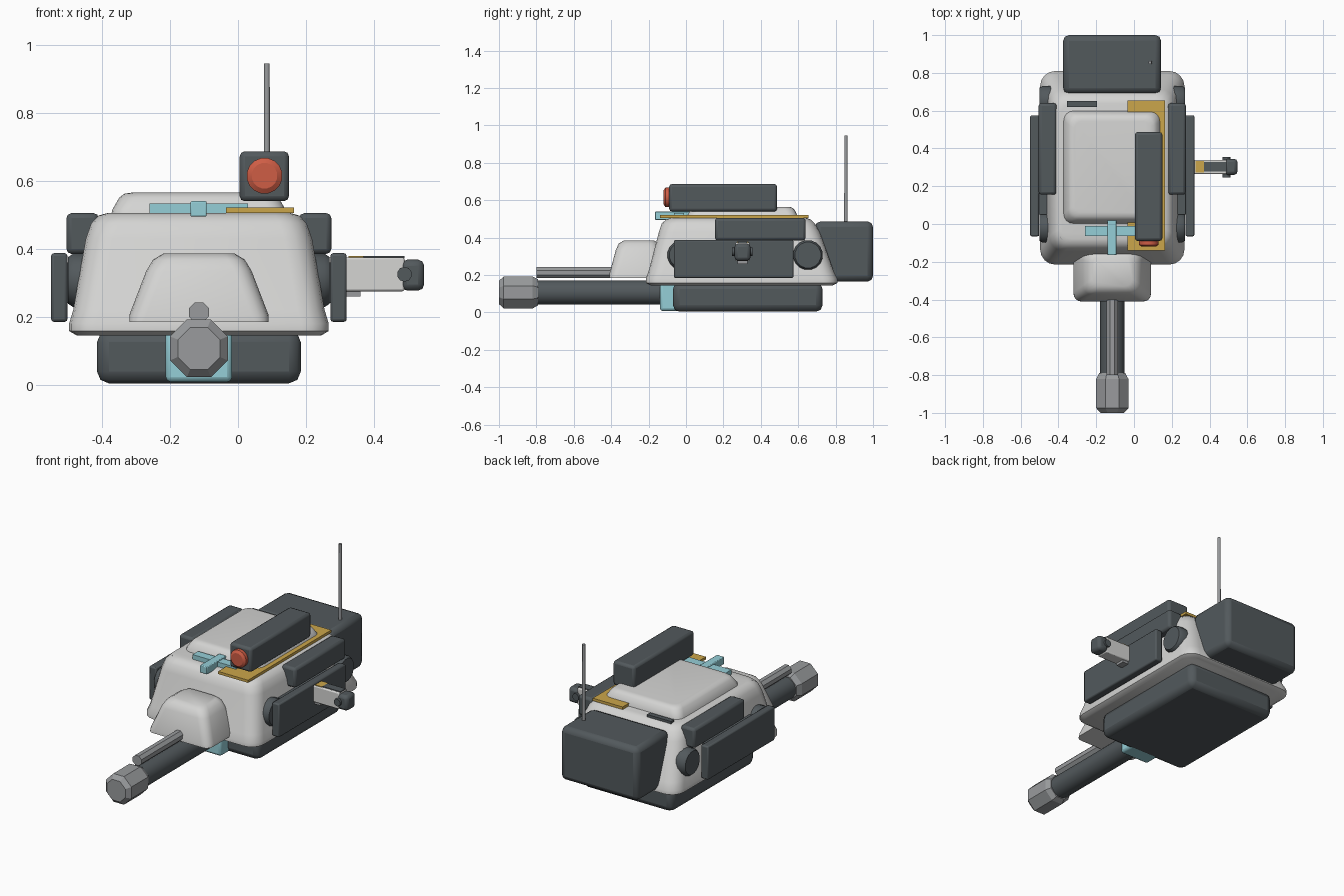
import bpy, bmesh, math
from mathutils import Matrix

if "Cube" in bpy.data.objects:
    bpy.data.objects.remove(bpy.data.objects["Cube"])


def mat(name, rgb):
    m = bpy.data.materials.new(name)
    m.diffuse_color = (*rgb, 1)
    m.use_nodes = True
    m.node_tree.nodes["Principled BSDF"].inputs["Base Color"].default_value = m.diffuse_color
    return m


LIGHT = mat("light grey", (0.66, 0.66, 0.65))
DARK = mat("dark slate", (0.085, 0.1, 0.108))
MID = mat("mid grey", (0.32, 0.33, 0.34))
CYAN = mat("pale cyan", (0.30, 0.62, 0.68))
GOLD = mat("gold", (0.60, 0.38, 0.07))
RED = mat("red", (0.62, 0.11, 0.06))

CX = -0.115  # centre line of the body


def finish(name, bm, material, bevel=0.0, segments=2, angle=35):
    bmesh.ops.recalc_face_normals(bm, faces=bm.faces)
    me = bpy.data.meshes.new(name)
    bm.to_mesh(me)
    bm.free()
    ob = bpy.data.objects.new(name, me)
    bpy.context.collection.objects.link(ob)
    me.materials.append(material)
    if bevel:
        b = ob.modifiers.new("bevel", 'BEVEL')
        b.width, b.segments = bevel, segments
        b.limit_method = 'ANGLE'
    bpy.ops.object.select_all(action='DESELECT')
    ob.select_set(True)
    bpy.context.view_layer.objects.active = ob
    bpy.ops.object.shade_smooth_by_angle(angle=math.radians(angle))
    return ob


def box(name, x, y, z, material, bevel=0.0):
    bm = bmesh.new()
    bmesh.ops.create_cube(bm, size=1)
    for v in bm.verts:
        v.co = [lo + (c + 0.5) * (hi - lo) for c, (lo, hi) in zip(v.co, (x, y, z))]
    return finish(name, bm, material, bevel)


def loft(name, rings, material, steps=4):
    """Stack of rounded rectangles: (x0, x1, y0, y1, z, corner radius)."""
    bm = bmesh.new()
    loops = []
    for x0, x1, y0, y1, z, r in rings:
        loop = []
        corners = [(x1 - r, y1 - r), (x0 + r, y1 - r), (x0 + r, y0 + r), (x1 - r, y0 + r)]
        for i, (cx, cy) in enumerate(corners):
            for k in range(steps + 1):
                a = math.pi / 2 * (i + k / steps)
                loop.append(bm.verts.new((cx + r * math.cos(a), cy + r * math.sin(a), z)))
        loops.append(loop)
    for a, b in zip(loops, loops[1:]):
        for i in range(len(a)):
            j = (i + 1) % len(a)
            bm.faces.new((a[i], a[j], b[j], b[i]))
    bm.faces.new(loops[0])
    bm.faces.new(loops[-1])
    return finish(name, bm, material, angle=40)


def lathe(name, origin, axis, profile, material, sides=8, angle=20):
    """Turned part along an axis; profile is (distance, radius)."""
    bm = bmesh.new()
    loops = [[bm.verts.new((r * math.cos(2 * math.pi * (i + 0.5) / sides),
                            r * math.sin(2 * math.pi * (i + 0.5) / sides), d))
              for i in range(sides)] for d, r in profile]
    for a, b in zip(loops, loops[1:]):
        for i in range(sides):
            j = (i + 1) % sides
            bm.faces.new((a[i], a[j], b[j], b[i]))
    bm.faces.new(loops[0])
    bm.faces.new(loops[-1])
    turn = {'X': Matrix.Rotation(math.pi / 2, 4, 'Y'),
            'Y': Matrix.Rotation(-math.pi / 2, 4, 'X'),
            'Z': Matrix.Identity(4)}[axis]
    bm.transform(Matrix.Translation(origin) @ turn)
    return finish(name, bm, material, angle=angle)


# Main turret shell and roof hatch
loft("turret_shell", [
    (-0.475, 0.245, -0.19, 0.785, 0.145, 0.06),
    (-0.497, 0.267, -0.215, 0.81, 0.158, 0.08),
    (-0.497, 0.267, -0.215, 0.81, 0.18, 0.08),
    (-0.485, 0.255, -0.20, 0.79, 0.22, 0.08),
    (-0.448, 0.218, -0.145, 0.715, 0.43, 0.08),
    (-0.432, 0.202, -0.13, 0.69, 0.475, 0.08),
    (-0.41, 0.18, -0.105, 0.665, 0.498, 0.07),
    (-0.385, 0.155, -0.08, 0.64, 0.505, 0.06)], LIGHT)
loft("roof_hatch", [
    (-0.375, 0.145, 0.0, 0.60, 0.49, 0.05),
    (-0.37, 0.14, 0.005, 0.597, 0.515, 0.05),
    (-0.35, 0.12, 0.025, 0.58, 0.55, 0.05),
    (-0.335, 0.105, 0.04, 0.565, 0.562, 0.045),
    (-0.315, 0.085, 0.06, 0.545, 0.565, 0.04)], LIGHT)

# Turret ring block and rear stowage
box("base_block", (-0.415, 0.185), (-0.07, 0.73), (0.004, 0.16), DARK, 0.035)
box("rear_stowage", (-0.375, 0.143), (0.69, 1.0), (0.165, 0.487), DARK, 0.03)

# Gun with mantlet
loft("mantlet", [
    (-0.32, 0.09, -0.41, -0.14, 0.185, 0.04),
    (-0.32, 0.09, -0.41, -0.14, 0.205, 0.05),
    (-0.27, 0.04, -0.375, -0.14, 0.335, 0.05),
    (-0.25, 0.02, -0.36, -0.15, 0.368, 0.05),
    (-0.22, -0.01, -0.33, -0.17, 0.386, 0.04)], LIGHT)
box("gun_cradle", (-0.213, -0.017), (-0.14, 0.02), (0.008, 0.16), CYAN, 0.015)
lathe("gun_barrel", (CX, -0.80, 0.107), 'Y', [(0, 0.067), (0.75, 0.067)], DARK, 12, 35)
lathe("muzzle", (CX, -1.0, 0.107), 'Y',
      [(0, 0.067), (0.025, 0.092), (0.18, 0.092), (0.21, 0.075)], MID, 8)
lathe("upper_tube", (CX, -0.80, 0.213), 'Y', [(0, 0.032), (0.5, 0.032)], MID, 8)

# Side equipment, mirrored about the centre line
for side, tag in ((1, "right"), (-1, "left")):
    def span(a, b):
        return tuple(sorted((CX + side * a, CX + side * b)))
    box("upper_side_box_" + tag, span(0.295, 0.39), (0.155, 0.64), (0.385, 0.505), DARK, 0.015)
    box("side_panel_" + tag, span(0.387, 0.435), (-0.065, 0.575), (0.185, 0.387), DARK, 0.008)
    box("panel_mount_" + tag, span(0.30, 0.39), (0.05, 0.50), (0.24, 0.36), DARK)
    for y, end in ((-0.02, "front"), (0.652, "rear")):
        x0 = span(0.28, 0.385)[0]
        lathe(f"side_disc_{end}_{tag}", (x0, y, 0.307), 'X',
              [(0, 0.07), (0.015, 0.08), (0.09, 0.08), (0.105, 0.07)], DARK, 16, 35)
    # Small roof bolts
    lathe("roof_bolt_" + tag, (CX + side * 0.265, -0.07, 0.485), 'Z',
          [(0, 0.012), (0.015, 0.012)], MID, 8)

# Right-hand arm with end joint
box("arm_beam", (0.26, 0.49), (0.265, 0.34), (0.275, 0.375), LIGHT, 0.006)
box("arm_band", (0.325, 0.37), (0.272, 0.333), (0.372, 0.379), GOLD)
box("arm_track", (0.37, 0.49), (0.278, 0.327), (0.372, 0.379), DARK)
box("arm_foot", (0.315, 0.36), (0.275, 0.33), (0.26, 0.28), MID)
box("arm_head", (0.48, 0.548), (0.26, 0.345), (0.277, 0.368), DARK, 0.018)
lathe("arm_pivot", (0.49, 0.245, 0.325), 'Y', [(0, 0.022), (0.11, 0.022)], DARK, 10, 40)

# Sight housing with red lens, on gold bracket
box("sight_housing", (0.005, 0.15), (-0.09, 0.487), (0.54, 0.687), DARK, 0.015)
box("sight_mount", (0.035, 0.12), (0.06, 0.45), (0.51, 0.545), DARK)
lathe("sight_lens", (0.078, -0.12, 0.615), 'Y',
      [(0, 0.038), (0.01, 0.053), (0.035, 0.053)], RED, 16, 30)
box("sight_bracket", (-0.035, 0.165), (-0.14, 0.655), (0.505, 0.521), GOLD)

# Cyan cross bar in front of the hatch
box("cross_bar", (-0.26, 0.03), (-0.063, -0.01), (0.495, 0.533), CYAN)
box("forward_bar", (-0.14, -0.092), (-0.165, 0.02), (0.495, 0.54), CYAN, 0.004)

# Rear roof slot and antenna
box("roof_slot", (-0.355, -0.195), (0.62, 0.65), (0.495, 0.517), DARK)
lathe("antenna", (0.085, 0.855, 0.47), 'Z', [(0, 0.010), (0.475, 0.009)], MID, 8, 50)
